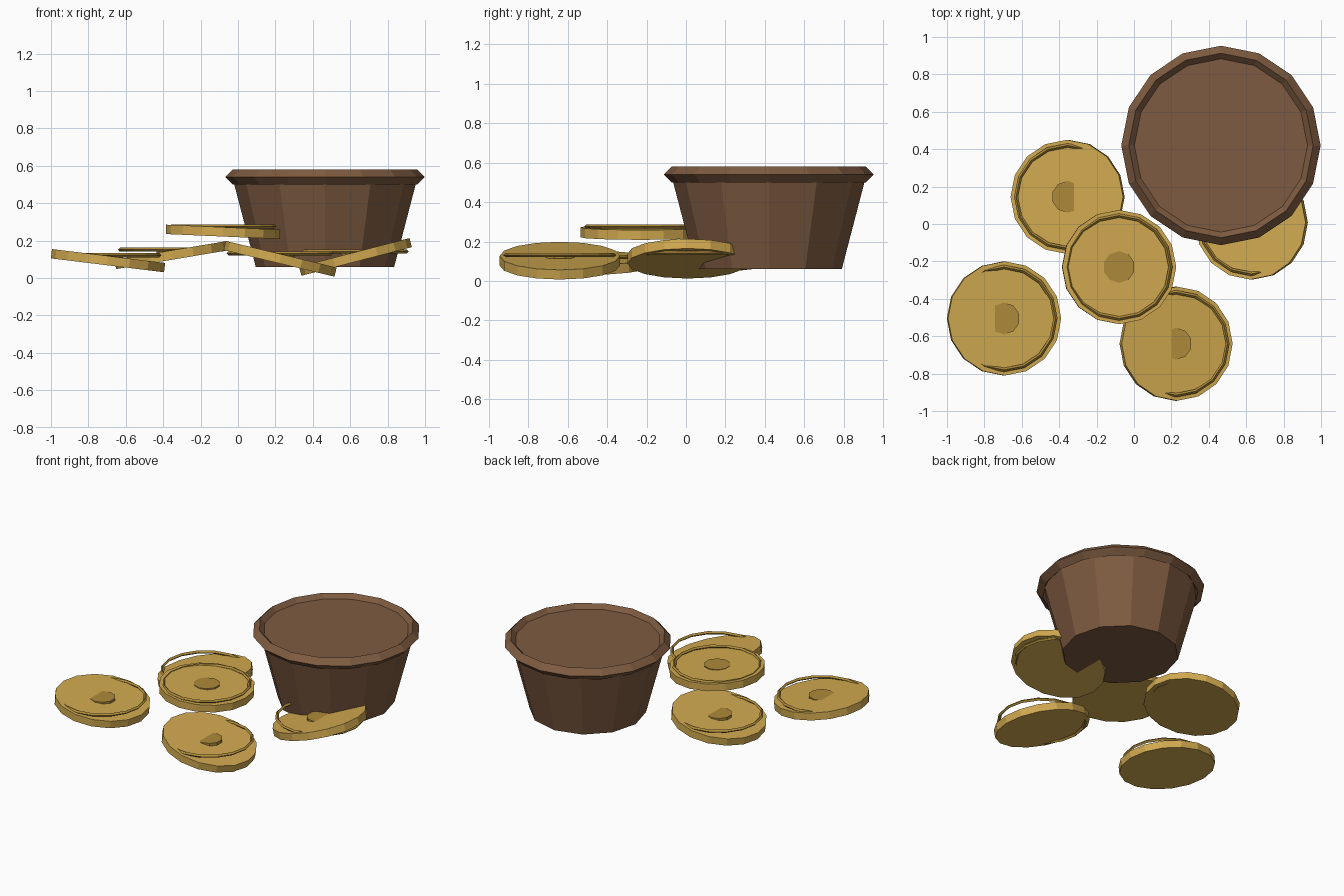
import bpy, math

if "Cube" in bpy.data.objects:
    bpy.data.objects.remove(bpy.data.objects["Cube"])


def material(name, rgb):
    m = bpy.data.materials.new(name)
    m.diffuse_color = (*rgb, 1)
    m.use_nodes = True
    m.node_tree.nodes["Principled BSDF"].inputs["Base Color"].default_value = m.diffuse_color
    return m


BROWN = material("brown", (0.210, 0.105, 0.052))
GOLD = material("gold", (0.64, 0.40, 0.080))
DARK_GOLD = material("dark gold", (0.42, 0.255, 0.042))


def finish(name, mat):
    ob = bpy.context.object
    ob.name = name
    ob.data.materials.append(mat)
    return ob


def disc(name, loc, r1, r2, depth, sides, mat, tilt=0):
    bpy.ops.mesh.primitive_cone_add(vertices=sides, radius1=r1, radius2=r2, depth=depth,
                                    location=loc, rotation=(0, math.radians(tilt), 0))
    return finish(name, mat)


def ring(name, loc, major, minor, mat):
    bpy.ops.mesh.primitive_torus_add(location=loc, major_radius=major, minor_radius=minor,
                                     major_segments=16, minor_segments=4)
    return finish(name, mat)


# Tapered pot with a diamond-section rim
PX, PY = 0.465, 0.42
disc("pot_body", (PX, PY, 0.305), 0.37, 0.498, 0.49, 12, BROWN)
ring("pot_rim", (PX, PY, 0.54), 0.493, 0.04, BROWN)

# Tilted coins, each with a level ring and centre boss cutting through
coins = [  # x, y, z, tilt in degrees
    (-0.695, -0.505, 0.093, 7),
    (-0.355, 0.145, 0.123, -9.5),
    (-0.080, -0.230, 0.247, 2.5),
    (0.225, -0.640, 0.103, 13.5),
    (0.628, 0.008, 0.113, -14.5),
]
for i, (x, y, z, tilt) in enumerate(coins, 1):
    disc(f"coin_{i}", (x, y, z), 0.305, 0.305, 0.05, 16, GOLD, tilt)
    ring(f"coin_ring_{i}", (x, y, z + 0.029), 0.275, 0.011, DARK_GOLD)
    disc(f"coin_boss_{i}", (x, y, z + 0.021), 0.085, 0.085, 0.02, 10, DARK_GOLD)
